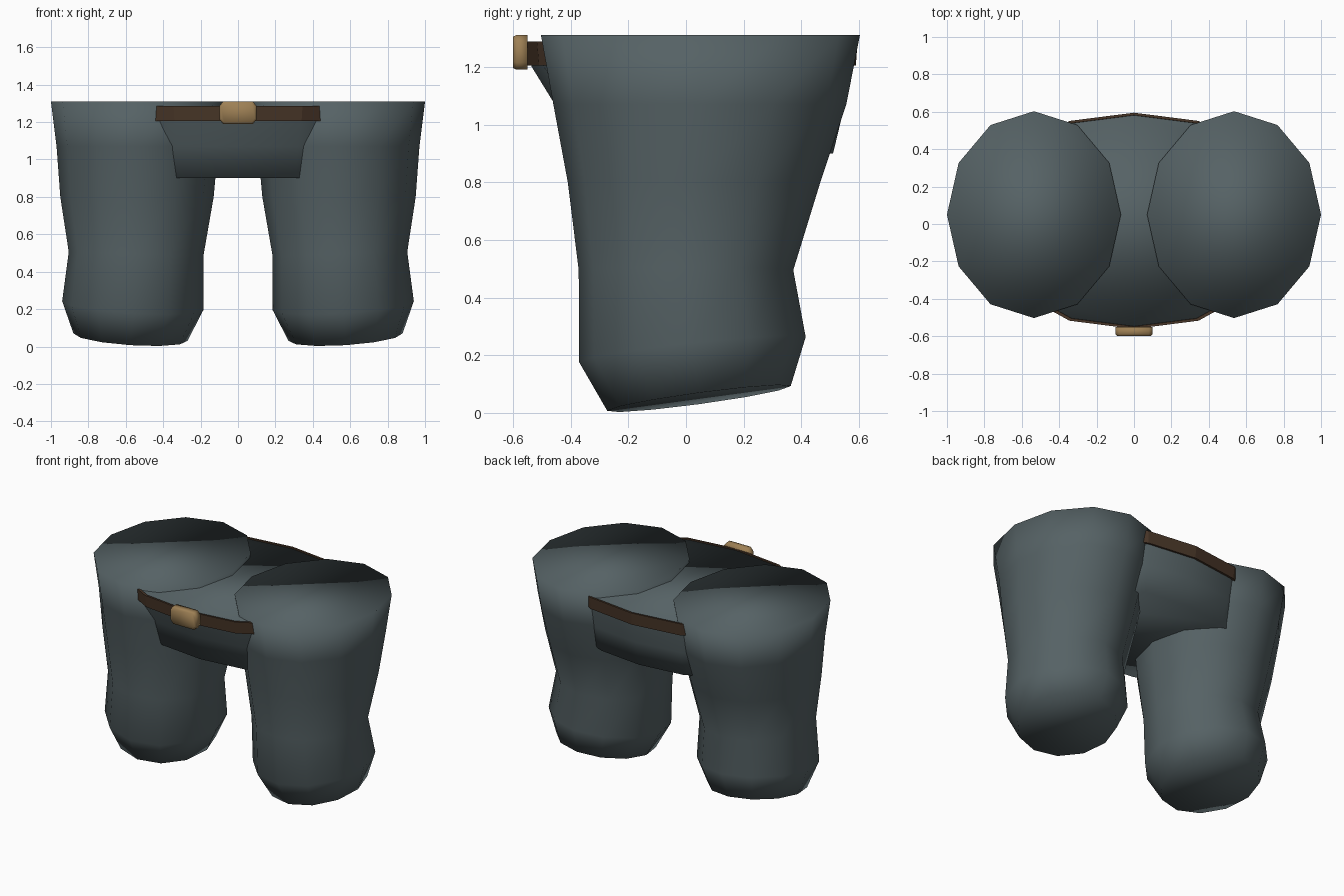
import bpy, bmesh, math

if "Cube" in bpy.data.objects:
    bpy.data.objects.remove(bpy.data.objects["Cube"])

N = 12  # sides of every lofted part


def material(name, rgb):
    m = bpy.data.materials.new(name)
    m.diffuse_color = (*rgb, 1)
    m.use_nodes = True
    m.node_tree.nodes["Principled BSDF"].inputs["Base Color"].default_value = m.diffuse_color
    return m


CLOTH = material("slate cloth", (0.092, 0.122, 0.130))
LEATHER = material("brown leather", (0.066, 0.037, 0.021))
BRASS = material("brass", (0.34, 0.215, 0.09))


def ring(cx, cy, rx, ry, z, sx=0, sy=0, power=1.0):
    """Oval of N points; sx, sy tilt it, power below 1 makes it squarer."""
    pts = []
    for i in range(N):
        a = 2 * math.pi * i / N
        c, s = math.cos(a), math.sin(a)
        x = rx * c
        y = ry * math.copysign(abs(s) ** power, s)
        pts.append((cx + x, cy + y, z + sx * x + sy * y))
    return pts


def loft(name, rings, mat, closed=False, smooth=True):
    """Skin the rings in order, then cap the ends or join last to first."""
    bm = bmesh.new()
    loops = [[bm.verts.new(p) for p in r] for r in rings]
    pairs = list(zip(loops, loops[1:]))
    if closed:
        pairs.append((loops[-1], loops[0]))
    for a, b in pairs:
        for i in range(len(a)):
            j = (i + 1) % len(a)
            bm.faces.new((a[i], a[j], b[j], b[i]))
    if not closed:
        bm.faces.new(loops[0][::-1])
        bm.faces.new(loops[-1])
    bmesh.ops.recalc_face_normals(bm, faces=bm.faces[:])
    for f in bm.faces:
        f.smooth = smooth
    me = bpy.data.meshes.new(name)
    bm.to_mesh(me)
    bm.free()
    me.materials.append(mat)
    ob = bpy.data.objects.new(name, me)
    bpy.context.collection.objects.link(ob)
    return ob


# Trouser legs: tilted cuff, narrow knee, flared top
for side, name in ((1, "right_leg"), (-1, "left_leg")):
    profile = [
        (0.575, 0.045, 0.305, 0.318, 0.050, 0.065, 0.135),
        (0.562, 0.022, 0.378, 0.393, 0.220, 0.060, 0.110),
        (0.545, 0.000, 0.360, 0.372, 0.495, 0.030, 0.000),
        (0.540, 0.028, 0.410, 0.438, 0.800, 0.000, 0.000),
        (0.538, 0.048, 0.432, 0.508, 1.070, 0.000, 0.000),
        (0.535, 0.050, 0.465, 0.553, 1.310, 0.000, 0.000),
    ]
    loft(name, [ring(side * cx, cy, rx, ry, z, side * sx, sy)
                for cx, cy, rx, ry, z, sx, sy in profile], CLOTH)

# Hip piece between the legs
SQ = 0.55
loft("hips", [
    ring(0, 0.050, 0.62, 0.460, 0.90, power=SQ),
    ring(0, 0.048, 0.64, 0.503, 1.07, power=SQ),
    ring(0, 0.020, 0.66, 0.555, 1.20, power=SQ),
    ring(0, 0.017, 0.67, 0.566, 1.28, power=SQ),
], CLOTH)

# Belt band around the hips
belt = loft("belt", [
    ring(0, 0.018, 0.66, 0.553, 1.205, power=SQ),
    ring(0, 0.018, 0.68, 0.571, 1.205, power=SQ),
    ring(0, 0.017, 0.69, 0.578, 1.287, power=SQ),
    ring(0, 0.017, 0.67, 0.565, 1.287, power=SQ),
], LEATHER, closed=True, smooth=False)

# Buckle: plate with clipped corners and a softened front edge
outline = [(0.100, 0.035), (0.080, 0.060), (-0.080, 0.060), (-0.100, 0.035),
           (-0.100, -0.035), (-0.080, -0.060), (0.080, -0.060), (0.100, -0.035)]


def plate(y, k):
    return [(x * k, y, 1.25 + z * k) for x, z in outline]


loft("buckle", [plate(-0.550, 1.0), plate(-0.588, 1.0), plate(-0.600, 0.9)], BRASS)
